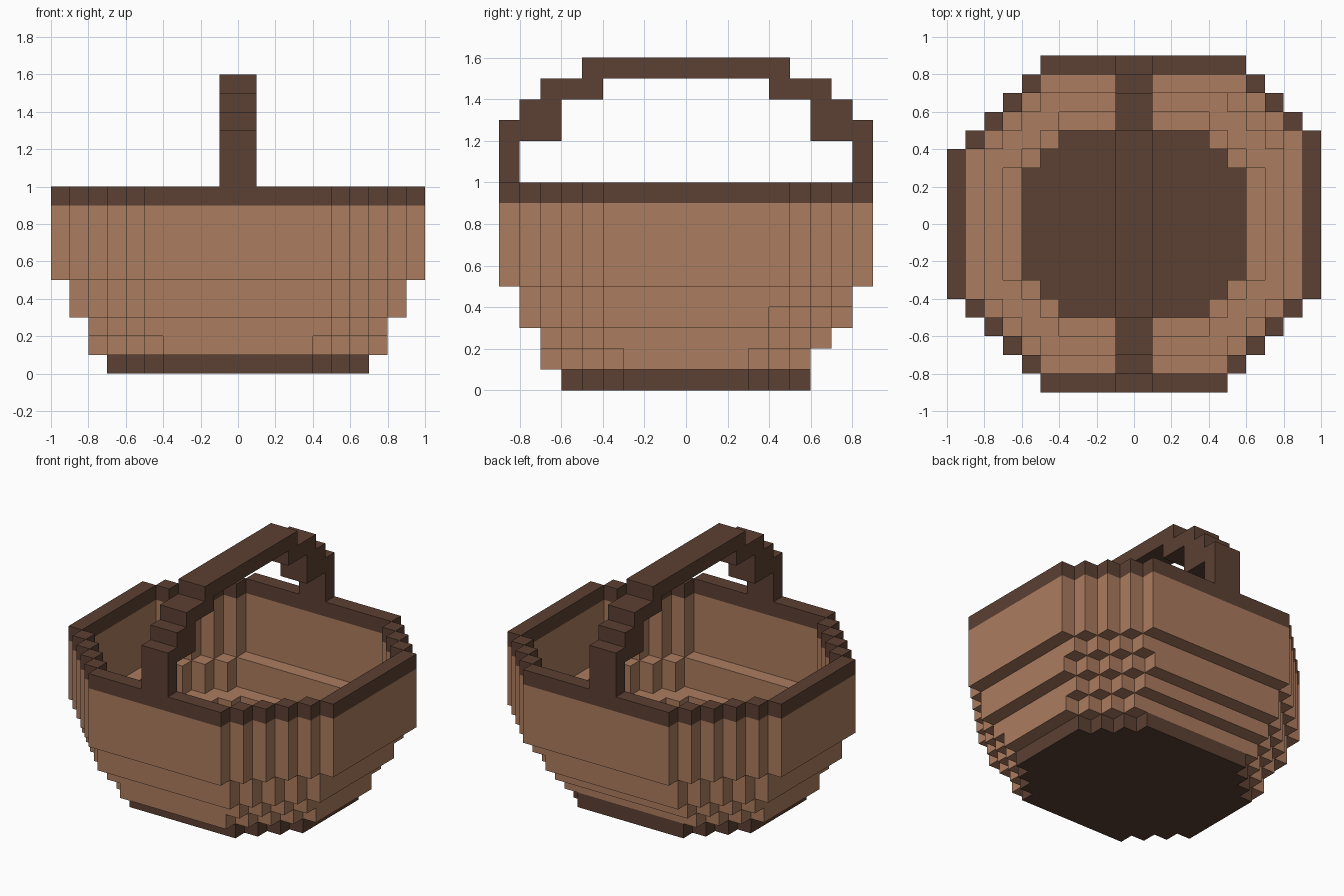
import bpy, bmesh

if "Cube" in bpy.data.objects:
    bpy.data.objects.remove(bpy.data.objects["Cube"])

CELL = 0.1


def make_material(name, rgb):
    lin = [((c / 255 + 0.055) / 1.055) ** 2.4 for c in rgb] + [1.0]
    mat = bpy.data.materials.new(name)
    mat.diffuse_color = lin
    mat.use_nodes = True
    bsdf = mat.node_tree.nodes["Principled BSDF"]
    bsdf.inputs["Base Color"].default_value = lin
    bsdf.inputs["Roughness"].default_value = 0.9
    return mat


TAN = make_material("tan wicker", (171, 124, 95))
DARK = make_material("dark brown wood", (92, 64, 51))


def finish(name, bm, mat):
    bmesh.ops.recalc_face_normals(bm, faces=bm.faces)
    mesh = bpy.data.meshes.new(name)
    bm.to_mesh(mesh)
    bm.free()
    mesh.materials.append(mat)
    obj = bpy.data.objects.new(name, mesh)
    bpy.context.collection.objects.link(obj)
    return obj


def inside(i, j, shape):
    """Is cell (i, j) inside a stepped octagon (half x, front y, back y, diagonal, back corner diagonal)?"""
    hx, front, back, diag, corner = shape
    ax = i + 1 if i >= 0 else -i
    ay = j + 1 if j >= 0 else -j
    limit = corner if i >= 0 and j >= 0 else diag
    return ax <= hx and ay <= (back if j >= 0 else front) and ax + ay <= limit


def layer(name, z0, z1, mat, outer, inner=None):
    """Stepped octagonal slab, or a ring when an inner outline is given."""
    cells = [(i, j) for i in range(-10, 10) for j in range(-9, 9)
             if inside(i, j, outer) and not (inner and inside(i, j, inner))]
    filled = set(cells)
    bm = bmesh.new()
    verts = {}

    def v(i, j, z):
        key = (i, j, z)
        if key not in verts:
            verts[key] = bm.verts.new((i * CELL, j * CELL, z))
        return verts[key]

    for i, j in cells:
        ring = [(i, j), (i + 1, j), (i + 1, j + 1), (i, j + 1)]
        bm.faces.new([v(*p, z1) for p in ring])
        bm.faces.new([v(*p, z0) for p in reversed(ring)])
        # Side walls only where the neighbouring cell is empty
        for k, (di, dj) in enumerate([(0, -1), (1, 0), (0, 1), (-1, 0)]):
            if (i + di, j + dj) not in filled:
                a, b = ring[k], ring[(k + 1) % 4]
                bm.faces.new([v(*a, z0), v(*b, z0), v(*b, z1), v(*a, z1)])
    # Merge the flat wall strips into long panels
    walls = [f for f in bm.faces if abs(f.normal.z) < 0.5 or f.calc_area() == 0]
    bm.normal_update()
    walls = [f for f in bm.faces if abs(f.normal.z) < 0.5]
    edges = [e for e in bm.edges if len(e.link_faces) == 2
             and all(f in walls for f in e.link_faces)
             and e.calc_face_angle(0) < 0.01]
    bmesh.ops.dissolve_edges(bm, edges=edges, use_verts=False)
    return finish(name, bm, mat)


# Base and bowl, from the floor up (outlines counted in cells)
layer("base", 0.0, 0.1, DARK, (7, 6, 6, 10, 10))
layer("bowl_foot", 0.1, 0.2, TAN, (8, 7, 6, 11, 11), (6, 5, 5, 9, 9))
layer("bowl_lower", 0.2, 0.3, TAN, (8, 7, 7, 12, 12), (7, 6, 6, 10, 10))
layer("bowl_middle", 0.3, 0.4, TAN, (9, 8, 8, 13, 13), (8, 7, 7, 12, 12))
layer("bowl_upper", 0.4, 0.5, TAN, (9, 8, 8, 13, 14), (8, 7, 7, 12, 13))
layer("wall", 0.5, 0.9, TAN, (10, 9, 9, 14, 15), (9, 8, 8, 13, 14))
layer("rim", 0.9, 1.0, DARK, (10, 9, 9, 14, 15), (9, 8, 8, 13, 14))

# Handle: stepped arch profile mirrored in y, extruded along x
outer_half = [(0.9, 1.0), (0.9, 1.3), (0.8, 1.3), (0.8, 1.4),
              (0.7, 1.4), (0.7, 1.5), (0.5, 1.5), (0.5, 1.6)]
inner_half = [(0.4, 1.5), (0.4, 1.4), (0.6, 1.4), (0.6, 1.2),
              (0.8, 1.2), (0.8, 1.0)]


def mirrored(points):
    return [(-y, z) for y, z in reversed(points)]


profile = outer_half + mirrored(outer_half) + mirrored(inner_half) + inner_half
bm = bmesh.new()
face = bm.faces.new([bm.verts.new((-0.1, y, z)) for y, z in profile])
new = bmesh.ops.extrude_face_region(bm, geom=[face])["geom"]
bmesh.ops.translate(bm, vec=(0.2, 0, 0),
                    verts=[g for g in new if isinstance(g, bmesh.types.BMVert)])
finish("handle", bm, DARK)
